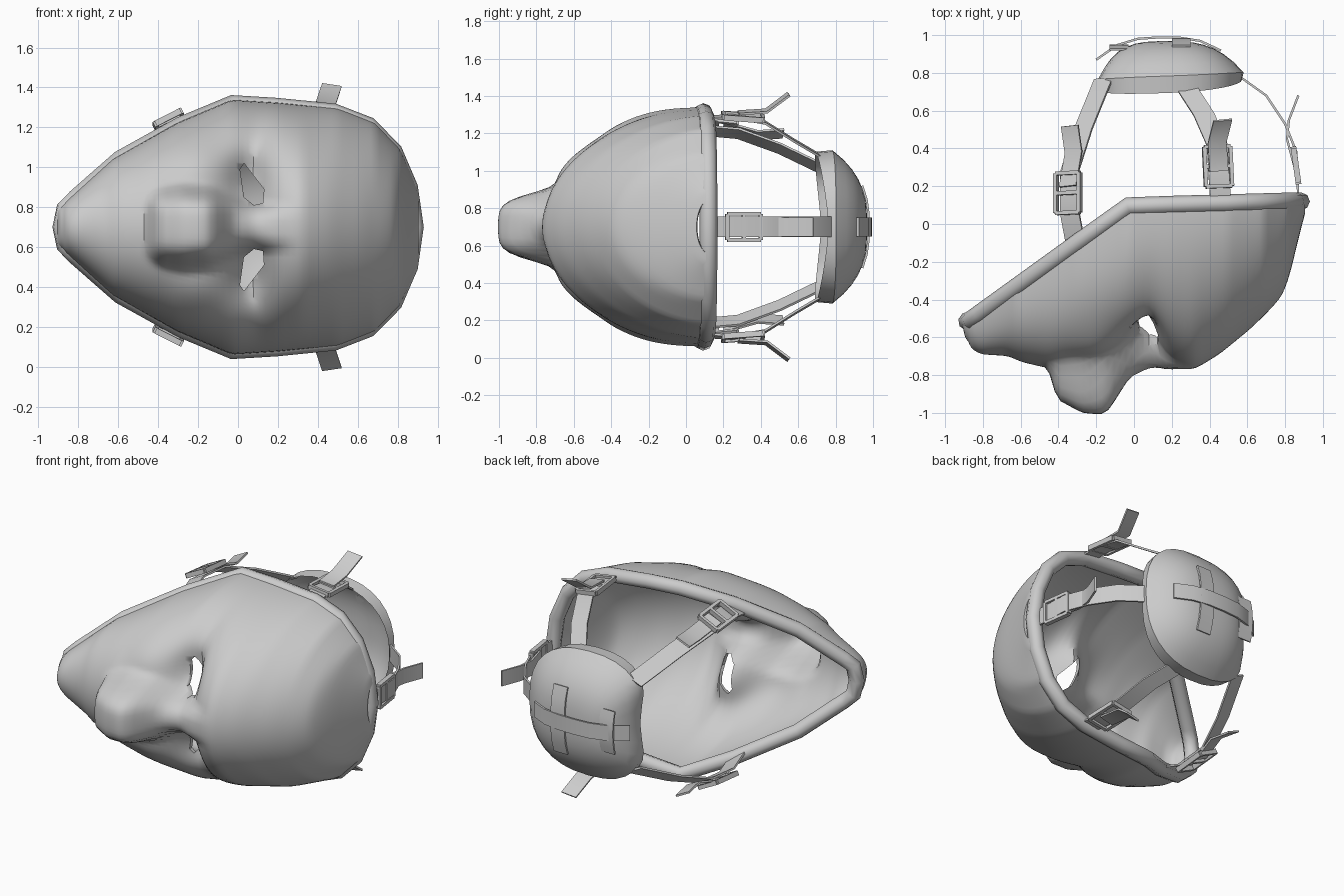
import bpy, bmesh, math
from mathutils import Vector, Matrix

if "Cube" in bpy.data.objects:
    bpy.data.objects.remove(bpy.data.objects["Cube"], do_unlink=True)

MID = 0.7  # height of the symmetry plane
grey = bpy.data.materials.new("plain grey")
grey.use_nodes = True
grey.diffuse_color = (0.6, 0.6, 0.6, 1)
grey.node_tree.nodes["Principled BSDF"].inputs["Base Color"].default_value = (0.6, 0.6, 0.6, 1)


def lookup(table, x):
    if x <= table[0][0]:
        return table[0][1]
    for (a, p), (b, q) in zip(table, table[1:]):
        if x <= b:
            return p + (q - p) * (x - a) / (b - a)
    return table[-1][1]


def soft_lookup(table, x, reach=0.03):
    d = min(reach, max(0.9 - abs(x), 0))
    return sum(lookup(table, x + k * d / 2) for k in (-2, -1, 0, 1, 2)) / 5


def make(name, verts, faces, thick=0.0, smooth=40):
    bm = bmesh.new()
    vs = [bm.verts.new(v) for v in verts]
    for f in faces:
        bm.faces.new([vs[i] for i in f])
    bmesh.ops.recalc_face_normals(bm, faces=bm.faces)
    mesh = bpy.data.meshes.new(name)
    bm.to_mesh(mesh)
    bm.free()
    mesh.materials.append(grey)
    ob = bpy.data.objects.new(name, mesh)
    bpy.context.collection.objects.link(ob)
    if thick:
        mod = ob.modifiers.new("thickness", "SOLIDIFY")
        mod.thickness, mod.offset = thick, 0
        bake(ob)
    finish(ob, smooth)
    return ob


def bake(ob):
    dg = bpy.context.evaluated_depsgraph_get()
    mesh = bpy.data.meshes.new_from_object(ob.evaluated_get(dg))
    ob.modifiers.clear()
    ob.data = mesh


def finish(ob, angle):
    bpy.ops.object.select_all(action="DESELECT")
    ob.select_set(True)
    bpy.context.view_layer.objects.active = ob
    bpy.ops.object.shade_smooth_by_angle(angle=math.radians(angle))


def grid_faces(rows, cols, wrap=False):
    return [(i * cols + j, i * cols + (j + 1) % cols, (i + 1) * cols + (j + 1) % cols, (i + 1) * cols + j)
            for i in range(rows - 1) for j in range(cols if wrap else cols - 1)]


# Face shell: half width, rim depth, front depth and section fullness along the face
outline = [(-0.92, 0), (-0.9, 0.1), (-0.85, 0.15), (-0.62, 0.355), (-0.3, 0.535), (-0.03, 0.65), (0.2, 0.635),
           (0.5, 0.605), (0.68, 0.535), (0.81, 0.4), (0.89, 0.21), (0.92, 0)]
rim_y = [(-0.91, -0.51), (-0.03, 0.1), (0.91, 0.125)]
front_y = [(-0.9, -0.53), (-0.88, -0.63), (-0.82, -0.68), (-0.66, -0.69), (-0.6, -0.72), (-0.43, -0.76),
           (-0.2, -0.72), (0, -0.66), (0.1, -0.63), (0.2, -0.72), (0.31, -0.765), (0.45, -0.68), (0.62, -0.54),
           (0.74, -0.42), (0.8, -0.34), (0.85, -0.12), (0.9, 0.07)]
fullness = [(-0.9, 0.8), (-0.4, 0.8), (-0.1, 0.76), (0.08, 0.8), (0.4, 1.12), (0.75, 1.15), (0.9, 1)]
nose = [(-0.44, 0), (-0.41, 0.16), (-0.27, 0.26), (-0.15, 0.29), (-0.03, 0.14), (0.1, 0.12), (0.22, 0.03), (0.3, 0)]
nose_width = [(-0.44, 0.14), (-0.38, 0.165), (-0.28, 0.18), (-0.14, 0.17), (0.02, 0.11), (0.3, 0.09)]


def bump(x, z, cx, cz, sx, sz):
    return math.exp(-((x - cx) / sx) ** 2 - ((z - cz) / sz) ** 2)


ROWS, COLS = 90, 65
verts = []
for i in range(ROWS):
    x = 0.897 * math.sin(math.pi * (i / (ROWS - 1) - 0.5))
    w = max(lookup(outline, x) - 0.02, 0.01)
    r, f = lookup(rim_y, x), soft_lookup(front_y, x)
    for j in range(COLS):
        a = math.pi * j / (COLS - 1)
        z, s = w * math.cos(a), max(math.sin(a), 0) ** soft_lookup(fullness, x, 0.1)
        y = r + (f - r) * s
        y -= soft_lookup(nose, x, 0.02) * math.exp(-(z / lookup(nose_width, x)) ** 6)
        # Sockets are steep under the brow and shallow towards the cheek
        y += s * 0.13 * bump(x, abs(z), 0.06, 0.24, 0.08 if x > 0.06 else 0.11, 0.14)
        y -= s * 0.03 * bump(x, abs(z), -0.2, 0.32, 0.13, 0.12)
        verts.append((x, y, MID + z))
shell = make("face_shell", verts, grid_faces(ROWS, COLS), 0.018)

# Eye openings
eye = [(0.01, 0.29), (0.03, 0.32), (0.13, 0.19), (0.125, 0.12), (0.08, 0.11), (0.03, 0.15)]
for s in (1, -1):
    n = len(eye)
    pts = [(x, y, MID + s * z) for y in (-1.2, -0.2) for x, z in eye]
    cutter = make("eye_cutter", pts, grid_faces(2, n, True) + [tuple(range(n)), tuple(range(n, 2 * n))])
    mod = shell.modifiers.new("eye", "BOOLEAN")
    mod.operation, mod.solver, mod.object = "DIFFERENCE", "EXACT", cutter
    bake(shell)
    bpy.data.objects.remove(cutter, do_unlink=True)
finish(shell, 60)

# Padded rim around the open back
half = [(x, lookup(rim_y, x) - 0.005, z) for x, z in outline]
loop = half + [(x, y, -z) for x, y, z in half[-2:0:-1]]
curve = bpy.data.curves.new("padded_rim", "CURVE")
curve.dimensions, curve.bevel_depth, curve.bevel_resolution = "3D", 0.048, 2
spline = curve.splines.new("POLY")
spline.points.add(len(loop) - 1)
for p, (x, y, z) in zip(spline.points, loop):
    p.co = (x * 0.96, y, MID + z * 0.945, 1)
spline.use_cyclic_u = True
curve.materials.append(grey)
temp = bpy.data.objects.new("rim_path", curve)
bpy.context.collection.objects.link(temp)
rim_mesh = bpy.data.meshes.new_from_object(temp.evaluated_get(bpy.context.evaluated_depsgraph_get()))
bpy.data.objects.remove(temp, do_unlink=True)
rim = bpy.data.objects.new("padded_rim", rim_mesh)
bpy.context.collection.objects.link(rim)
finish(rim, 50)


# Domed pad for the back of the head, notched at the neck
def pad_y(x, z):
    u = min(math.hypot((x - 0.16) / 0.42, z / 0.41), 1)
    return 0.968 - 0.185 * u ** 2.9


RINGS, SEG = 9, 32
verts = []
for i in range(RINGS + 1):
    t = max(min(i, RINGS - 1) / (RINGS - 1), 0.02)
    for j in range(SEG):
        a = math.tau * j / SEG
        c, s = math.cos(a), math.sin(a)
        x = 0.42 * t * math.copysign(abs(c) ** 0.82, c) + 0.08 * t ** 3 * max(-c, 0) ** 8
        z = 0.41 * t * math.copysign(abs(s) ** 0.82, s)
        y = 0.968 - 0.185 * t ** 2.9 + 0.02 * c * t ** 2
        if i == RINGS:
            x, z = x * 0.98, z * 0.98
            y -= 0.04 + 0.05 * abs(s)
        verts.append((0.16 + x, y, MID + z))
make("head_pad", verts, grid_faces(RINGS + 1, SEG, True) + [tuple(range(SEG))])


# Flat strap following a path
def ribbon(name, path, across, width=0.11, thick=0.012):
    half_w = Vector(across).normalized() * width / 2
    pts = [q for p in path for q in (Vector(p) - half_w, Vector(p) + half_w)]
    return make(name, pts, grid_faces(len(path), 2), thick)


# Rectangular buckle: two side bars and three cross bars
def buckle(name, a, b, across, width=0.14):
    a, b = Vector(a), Vector(b)
    t, w = (b - a).normalized(), Vector(across).normalized()
    n = t.cross(w).normalized()
    w = n.cross(t)
    length, bar = (b - a).length, 0.02
    frame = Matrix((w, t, n)).transposed().to_4x4()
    frame.translation = (a + b) / 2
    bm = bmesh.new()
    parts = [(s * width / 2, 0, bar, length) for s in (1, -1)]
    parts += [(0, k * length / 2, width, bar) for k in (-1, 0, 1)]
    for px, py, sx, sy in parts:
        m = frame @ Matrix.Translation((px, py, 0)) @ Matrix.Diagonal((sx, sy, 0.03, 1))
        bmesh.ops.create_cube(bm, size=1, matrix=m)
    mesh = bpy.data.meshes.new(name)
    bm.to_mesh(mesh)
    bm.free()
    mesh.materials.append(grey)
    bpy.context.collection.objects.link(bpy.data.objects.new(name, mesh))


# Paths are x, y and distance from the symmetry plane
straps = {
    "forehead": dict(
        path=[(0.46, 0.1, 0.58), (0.45, 0.25, 0.59), (0.44, 0.42, 0.56), (0.37, 0.58, 0.46), (0.26, 0.75, 0.36)],
        clip=[(0.45, 0.2, 0.595), (0.44, 0.41, 0.58)], across=(1, 0.1, -0.15),
        tail=[(0.45, 0.28, 0.61), (0.44, 0.43, 0.62), (0.47, 0.55, 0.71)]),
    "jaw": dict(
        path=[(-0.31, -0.1, 0.48), (-0.34, 0.06, 0.52), (-0.34, 0.28, 0.5), (-0.27, 0.5, 0.42), (-0.16, 0.77, 0.29)],
        clip=[(-0.35, 0.06, 0.55), (-0.35, 0.27, 0.53)], across=(0.9, 0.1, 0.45),
        tail=[(-0.35, 0.2, 0.54), (-0.32, 0.38, 0.49), (-0.34, 0.52, 0.5)])}
for label, d in straps.items():
    for s, side in ((1, "upper"), (-1, "lower")):
        def flip(pts):
            return [(x, y, MID + s * z) for x, y, z in pts]
        ax = (d["across"][0], d["across"][1], s * d["across"][2])
        ribbon(f"{label}_strap_{side}", flip(d["path"]), ax)
        ribbon(f"{label}_strap_tail_{side}", flip(d["tail"]), ax, 0.1)
        buckle(f"{label}_buckle_{side}", *flip(d["clip"]), ax)

# Crown strap on the symmetry plane
up = (0, 0, 1)
ribbon("crown_strap", [(0.87, 0.12, MID), (0.86, 0.38, MID), (0.8, 0.53, MID), (0.7, 0.68, MID), (0.56, 0.78, MID)], up)
ribbon("crown_strap_tail", [(0.85, 0.3, MID), (0.81, 0.45, MID), (0.82, 0.55, MID), (0.87, 0.68, MID)], up, 0.1)
buckle("crown_buckle", (0.87, 0.22, MID), (0.845, 0.4, MID), up)

# Crossed bands stitched on the pad
xs = [-0.2 + 0.66 * k / 6 for k in range(7)]
ribbon("pad_long_band", [(x, pad_y(x, 0) + 0.02, MID) for x in xs], up, 0.1)
for name, x, reach in (("pad_cross_band_top", 0.25, 0.22), ("pad_cross_band_bottom", -0.08, 0.14)):
    zs = [reach * k / 3 for k in range(-3, 4)]
    ribbon(name, [(x, pad_y(x, z) + 0.012, MID + z) for z in zs], (1, 0, 0), 0.1)
